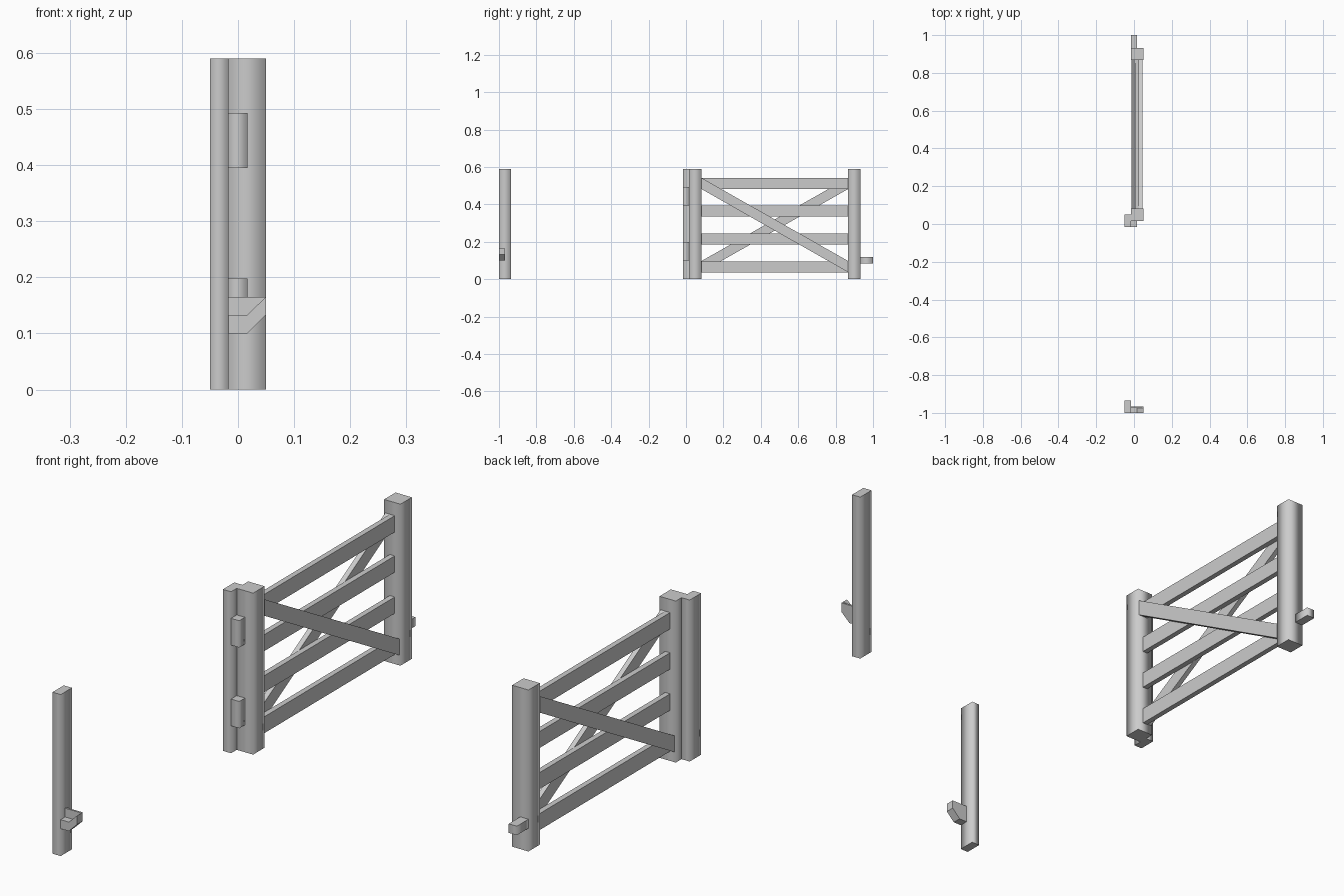
import bpy, bmesh

if "Cube" in bpy.data.objects:
    bpy.data.objects.remove(bpy.data.objects["Cube"])


def prism(name, pts, axis, a, b, soft=False):
    """Extrude a 2D outline along x (outline is y,z) or y (outline is x,z)."""
    def co(p, t):
        return (t, p[0], p[1]) if axis == 'x' else (p[0], t, p[1])
    bm = bmesh.new()
    lo = [bm.verts.new(co(p, a)) for p in pts]
    hi = [bm.verts.new(co(p, b)) for p in pts]
    n = len(pts)
    bm.faces.new(lo)
    bm.faces.new(hi[::-1])
    for i in range(n):
        j = (i + 1) % n
        bm.faces.new((lo[i], hi[i], hi[j], lo[j]))
    bmesh.ops.recalc_face_normals(bm, faces=bm.faces[:])
    # soft long edges with crisp ends, as on the posts
    if soft:
        for f in bm.faces:
            f.smooth = abs(f.normal.z) < 0.5
        for e in bm.edges:
            e.smooth = abs(e.verts[0].co.z - e.verts[1].co.z) > 1e-5
    me = bpy.data.meshes.new(name)
    bm.to_mesh(me)
    bm.free()
    ob = bpy.data.objects.new(name, me)
    bpy.context.collection.objects.link(ob)
    return ob


def box(name, x, y, z, soft=False):
    pts = [(y[0], z[0]), (y[1], z[0]), (y[1], z[1]), (y[0], z[1])]
    return prism(name, pts, 'x', x[0], x[1], soft)


H = 0.59
U = 0.0165  # module shared by posts, hinges and latch

# Fixed posts
box("catch_post", (-3 * U, -U), (-1.0, -0.935), (0, H), True)
box("hinge_post", (-3 * U, -U), (-U, 3 * U), (0, H), True)

# Hinges
for name, z in (("lower_hinge", 0.1), ("upper_hinge", 0.395)):
    box(name, (-U, U), (-U, U), (z, z + 0.098), True)

# Gate stiles
box("inner_stile", (-U, 3 * U), (U, 5 * U), (0, H), True)
box("outer_stile", (-U, 3 * U), (0.867, 0.933), (0, H), True)

# Four horizontal rails
Y0, Y1 = 0.0825, 0.867
for i, z in enumerate((0.035, 0.185, 0.335, 0.482)):
    box(f"rail_{i + 1}", (0.0065, 0.0265), (Y0, Y1), (z, z + 0.06))

# Crossed braces, one on each side of the rails
T, LO, HI = 0.06, 0.037, 0.482
prism("front_brace", [(Y0, HI), (Y1, LO), (Y1, LO + T), (Y0, HI + T)],
      'x', 0.0265, 0.045)
prism("back_brace", [(Y0, LO), (Y1, HI), (Y1, HI + T), (Y0, LO + T)],
      'x', -0.012, 0.0065)

# Latch bar and its catch with a slanted lip
box("latch_bar", (-U, U), (0.933, 1.0), (0.085, 0.118), True)
prism("catch_cradle", [(-U, 0.1), (U, 0.1), (3 * U, 0.133), (3 * U, 0.165),
                       (U, 0.133), (-U, 0.133)], 'y', -1.0, -0.967)
prism("catch_plate", [(-U, 0.133), (U, 0.133), (3 * U, 0.165), (-U, 0.165)],
      'y', -0.974, -0.967)
